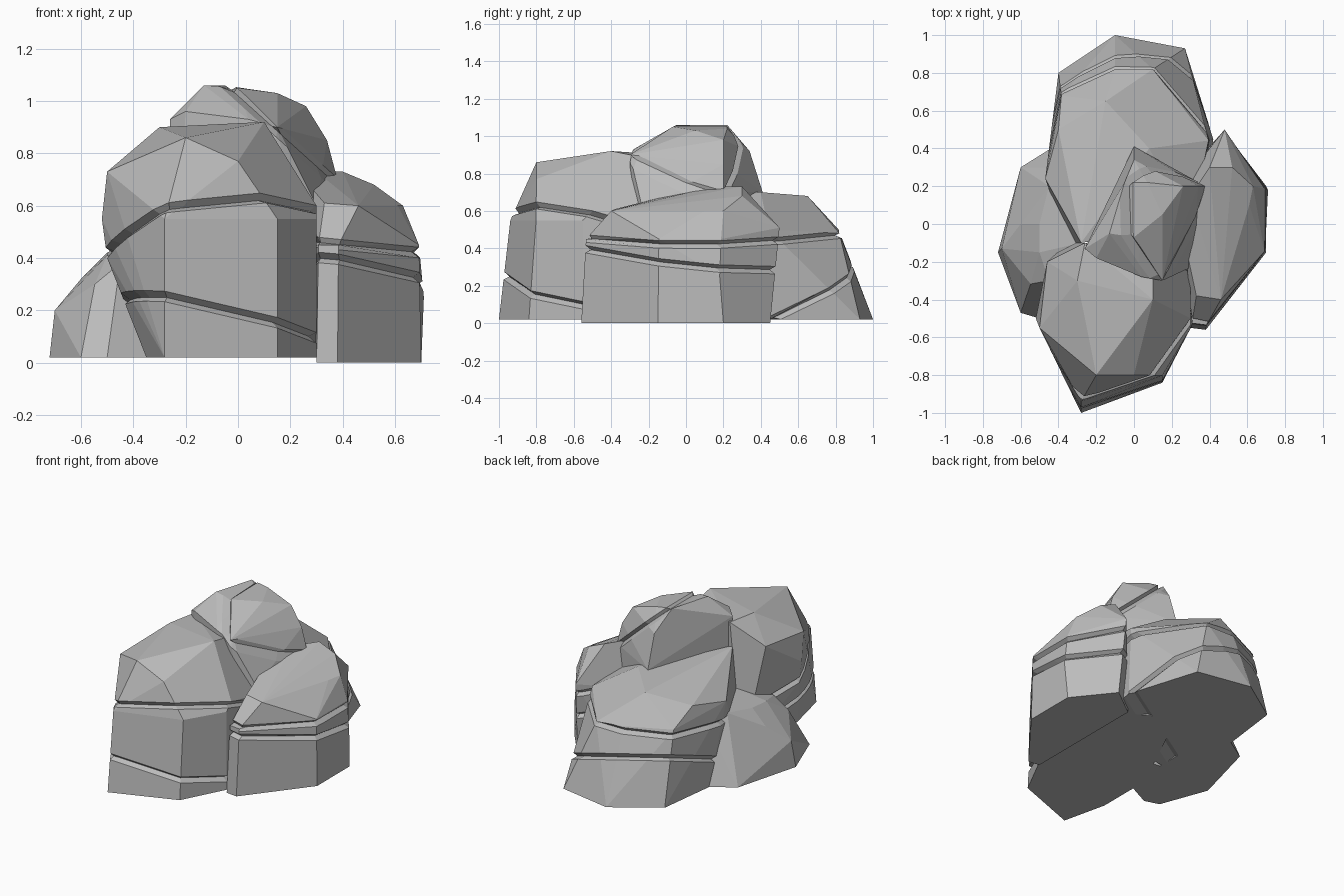
import bpy, bmesh
from mathutils import Vector

cube = bpy.data.objects.get("Cube")
if cube:
    bpy.data.objects.remove(cube, do_unlink=True)

grey = (.5, .5, .5, 1)
stone = bpy.data.materials.new("grey_stone")
stone.use_nodes = True
stone.diffuse_color = grey
stone.node_tree.nodes["Principled BSDF"].inputs["Base Color"].default_value = grey


def cut_crack(bm, point, normal, width, depth):
    """Cut three parallel loops and pull the middle one inwards."""
    p, n = Vector(point), Vector(normal).normalized()
    for offset in (-width / 2, width / 2, 0):
        bmesh.ops.bisect_plane(bm, geom=bm.verts[:] + bm.edges[:] + bm.faces[:],
                               plane_co=p + n * offset, plane_no=n, dist=.00001)
    ring = [v for v in bm.verts if abs((v.co - p).dot(n)) < .0001]
    if ring:
        centre = sum((v.co for v in ring), Vector()) / len(ring)
        for v in ring:
            v.co += (centre - v.co).normalized() * depth


def rock(name, footprint, shoulder, spread, corners, cracks=(), ground=.02):
    """Faceted boulder: footprint, the same outline spread at shoulder height, extra corners."""
    bm = bmesh.new()
    outline = [Vector((x, y, ground)) for x, y in footprint]
    centre = sum(outline, Vector()) / len(outline)
    for p in outline:
        bm.verts.new(p)
        bm.verts.new((centre.x + (p.x - centre.x) * spread[0],
                      centre.y + (p.y - centre.y) * spread[1], shoulder))
    for p in corners:
        bm.verts.new(p)
    bmesh.ops.convex_hull(bm, input=bm.verts[:])
    loose = [v for v in bm.verts if not v.link_faces]
    bmesh.ops.delete(bm, geom=loose, context='VERTS')
    bmesh.ops.dissolve_limit(bm, angle_limit=.1, verts=bm.verts[:], edges=bm.edges[:])
    for point, normal in cracks:
        cut_crack(bm, point, normal, width=.04, depth=.03)
    bmesh.ops.recalc_face_normals(bm, faces=bm.faces[:])
    mesh = bpy.data.meshes.new(name)
    bm.to_mesh(mesh)
    bm.free()
    mesh.materials.append(stone)
    bpy.context.collection.objects.link(bpy.data.objects.new(name, mesh))


# Front boulder with two cracks running round it
rock("front_rock",
     footprint=[(-.28, -1), (.15, -.84), (.3, -.55), (.3, -.2), (-.35, -.1), (-.35, -.7)],
     shoulder=.55, spread=(1, .86),
     corners=[(.1, -.4, .92), (-.3, -.3, .9), (-.2, -.8, .86), (0, -.8, .77),
              (-.5, -.55, .73), (-.52, -.5, .55), (-.5, -.5, .4), (-.46, -.2, .75),
              (-.26, -.1, .9), (.1, -.2, .88), (.3, -.5, .6), (.28, -.3, .6)],
     cracks=[((-.3, -1, .26), (.2, .1, 1)), ((-.2, -.9, .6), (-.2, .3, 1))])

# Boulder on the model's left, with two close cracks
rock("left_side_rock",
     footprint=[(.3, -.55), (.38, -.56), (.7, -.15), (.7, .2), (.5, .45), (.3, .3)],
     shoulder=.45, spread=(.96, .95), ground=0,
     corners=[(.71, .18, .25), (.46, -.4, .6), (.33, -.38, .61), (.61, .1, .6),
              (.63, .2, .6), (.48, .5, .51), (.52, .3, .68), (.4, .3, .73),
              (.3, .15, .73), (.27, -.1, .68)],
     cracks=[((.5, 0, .33), (.1, .1, 1)), ((.5, 0, .44), (.1, 0, 1))])

# Tall central boulder with a sloping crack
rock("central_rock",
     footprint=[(-.26, -.13), (.04, -.28), (.3, -.23), (.38, .2), (0, .41)],
     shoulder=.6, spread=(1, 1),
     corners=[(-.13, -.05, 1.06), (-.05, .22, 1.06), (.07, .22, 1.04), (.15, .05, 1.03),
              (0, -.07, 1.05), (-.26, -.13, .93), (-.2, -.18, .96), (.04, -.28, .93),
              (.15, -.3, .9), (.26, .2, .98), (.34, .2, .85), (.38, .2, .7),
              (0, .41, .7), (0, .34, .92)],
     cracks=[((.1, -.3, .93), (.9, 0, 1))])

# Back boulder with a slanted and a level crack
rock("back_rock",
     footprint=[(-.1, 1), (.42, .45), (.35, 0), (-.35, -.1), (-.45, .4), (-.4, .8)],
     shoulder=.5, spread=(.95, .68),
     corners=[(.27, .93, .02), (.1, .82, .48), (0, .4, .7), (-.15, .65, .68),
              (.08, .4, .7), (-.4, .5, .6), (-.47, .24, .55), (-.28, -.1, .74),
              (.3, 0, .6)],
     cracks=[((0, .9, .3), (.25, -.4, 1)), ((0, .8, .47), (0, -.1, 1))])

# Low boulder on the model's right
rock("right_side_rock",
     footprint=[(-.72, -.15), (-.6, -.47), (-.5, -.5), (-.3, -.4), (-.3, .2), (-.44, .4),
                (-.6, .3)],
     shoulder=.3, spread=(.5, .6),
     corners=[(-.7, -.13, .2), (-.5, -.15, .41), (-.45, -.3, .38), (-.6, 0, .32),
              (-.5, 0, .42), (-.45, .2, .45), (-.36, .3, .4), (-.28, -.1, .47)])
